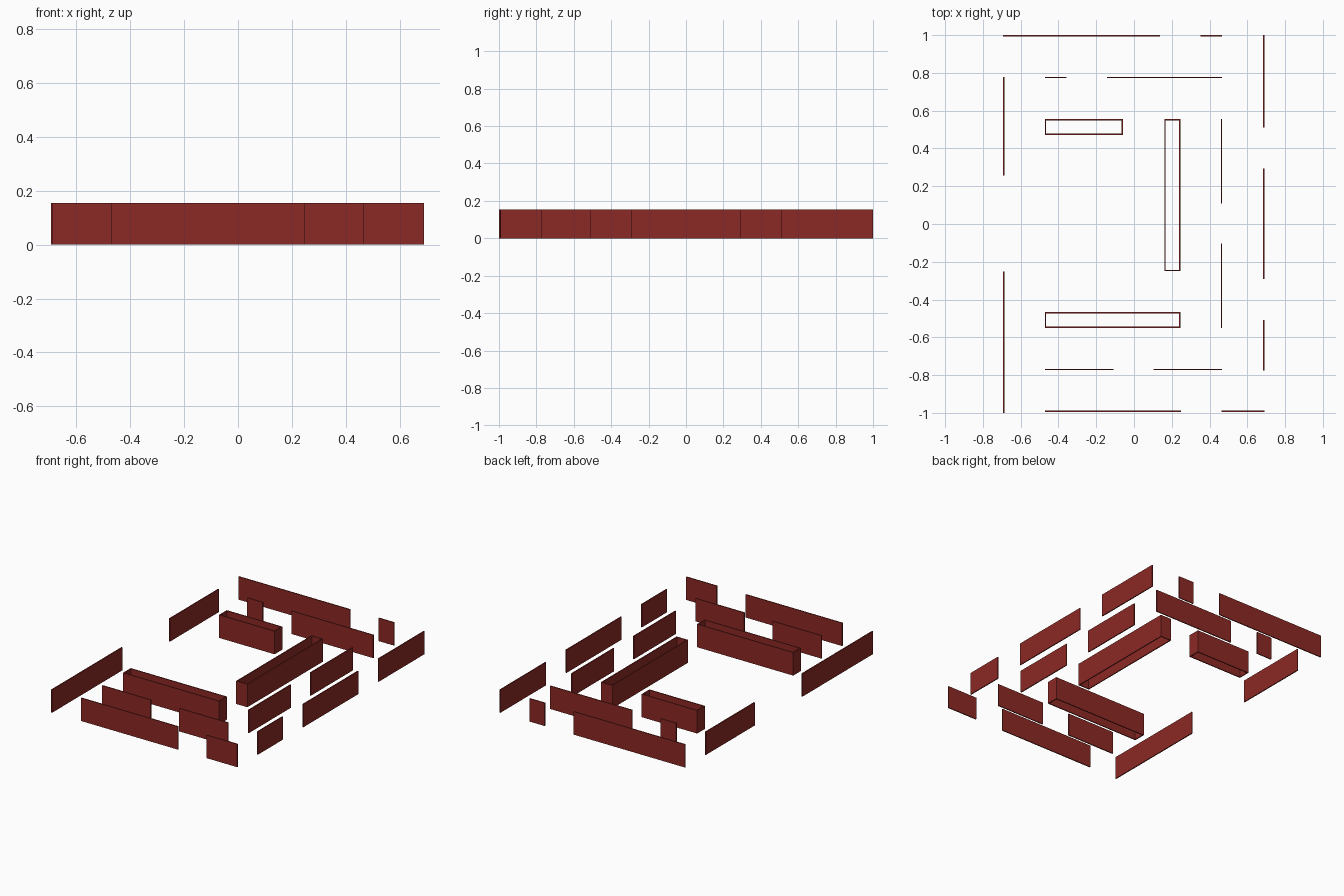
import bpy, bmesh

if "Cube" in bpy.data.objects:
    bpy.data.objects.remove(bpy.data.objects["Cube"])

H = 0.155   # wall height
T = 0.007   # wall thickness

mat = bpy.data.materials.new("dark_red")
mat.diffuse_color = (0.26, 0.022, 0.018, 1)
mat.use_nodes = True
mat.node_tree.nodes["Principled BSDF"].inputs["Base Color"].default_value = mat.diffuse_color


def build(name, slabs):
    """One object from upright slabs given as (x0, x1, y0, y1)."""
    bm = bmesh.new()
    for x0, x1, y0, y1 in slabs:
        cube = bmesh.ops.create_cube(bm, size=1)
        for v in cube["verts"]:
            v.co.x = x1 if v.co.x > 0 else x0
            v.co.y = y1 if v.co.y > 0 else y0
            v.co.z = H if v.co.z > 0 else 0
    mesh = bpy.data.meshes.new(name)
    bm.to_mesh(mesh)
    bm.free()
    mesh.materials.append(mat)
    bpy.context.collection.objects.link(bpy.data.objects.new(name, mesh))


def wall_x(name, y, *spans):
    # walls running along x, y is the lower face
    build(name, [(a, b, y, y + T) for a, b in spans])


def wall_y(name, x, *spans):
    # walls running along y, x is the left face
    build(name, [(x, x + T, a, b) for a, b in spans])


def island(name, x0, x1, y0, y1):
    # hollow rectangular block, open above and below
    build(name, [(x0, x1, y0, y0 + T), (x0, x1, y1 - T, y1),
                 (x0, x0 + T, y0 + T, y1 - T), (x1 - T, x1, y0 + T, y1 - T)])


# Outer ring
wall_x("outer_back_wall", 1 - T, (-0.693, 0.138), (0.353, 0.467))
wall_x("outer_front_wall", -0.995, (-0.472, 0.248), (0.463, 0.691))
wall_y("outer_left_wall", -0.693, (-1.0, -0.252), (0.257, 0.778))
wall_y("outer_right_wall", 0.684, (-0.775, -0.509), (-0.292, 0.294), (0.511, 1.0))

# Middle ring
wall_x("middle_back_wall", 0.772, (-0.472, -0.357), (-0.143, 0.467))
wall_x("middle_front_wall", -0.774, (-0.472, -0.109), (0.104, 0.467))
wall_y("middle_right_wall", 0.460, (-0.55, -0.104), (0.108, 0.556))

# Inner hollow blocks
island("inner_back_block", -0.472, -0.058, 0.472, 0.555)
island("inner_right_block", 0.161, 0.245, -0.25, 0.555)
island("inner_front_block", -0.472, 0.245, -0.55, -0.467)
